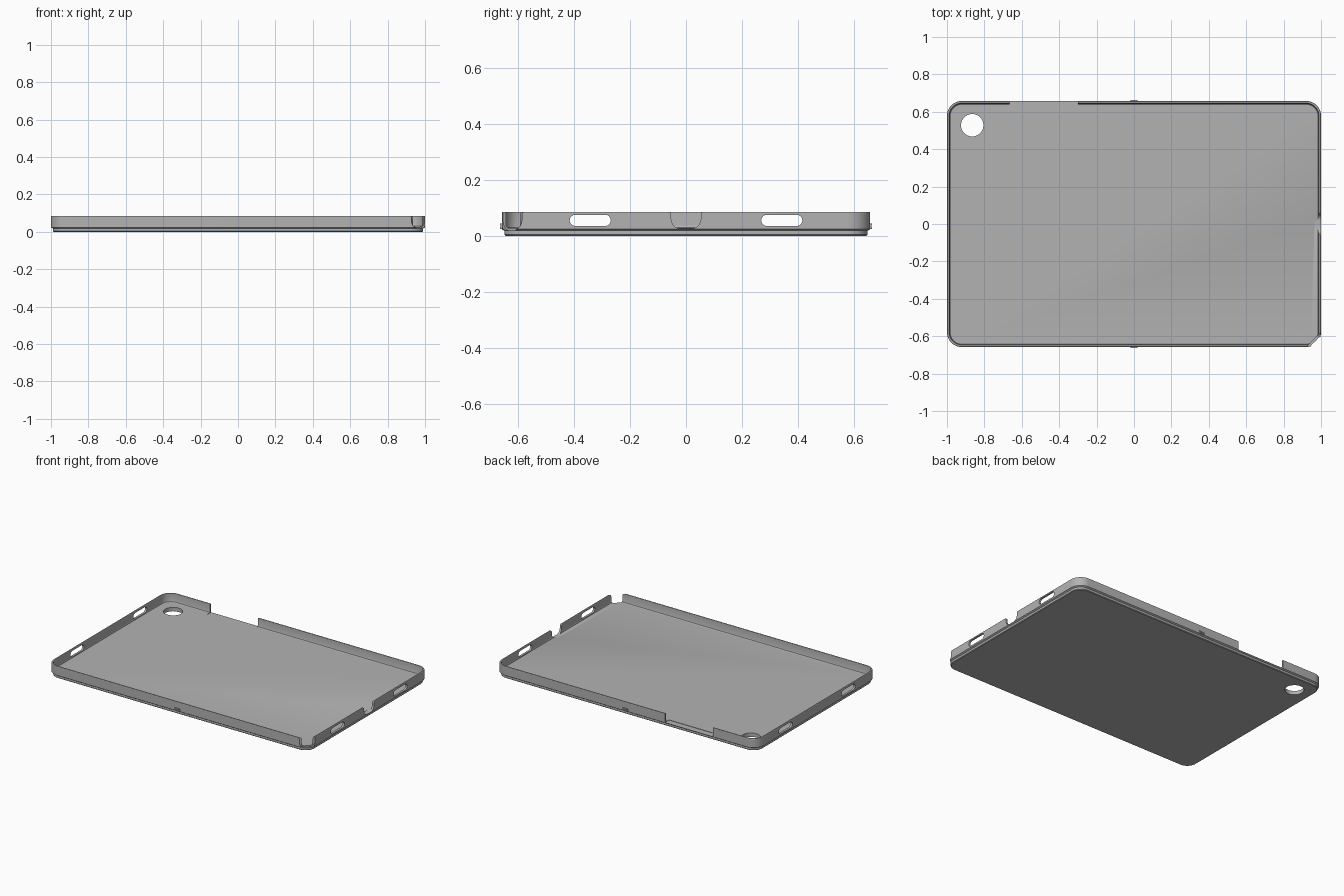
import bpy, bmesh, math
from mathutils import Matrix, Vector

if "Cube" in bpy.data.objects:
    bpy.data.objects.remove(bpy.data.objects["Cube"])

grey = bpy.data.materials.new("soft grey")
grey.diffuse_color = (0.45, 0.45, 0.45, 1)
grey.use_nodes = True
grey.node_tree.nodes["Principled BSDF"].inputs["Base Color"].default_value = grey.diffuse_color

HX, HY, R, H = 1.0, 0.658, 0.08, 0.085


def finish(name, bm, cutter=False):
    bmesh.ops.recalc_face_normals(bm, faces=bm.faces)
    me = bpy.data.meshes.new(name)
    bm.to_mesh(me)
    bm.free()
    me.materials.append(grey)
    ob = bpy.data.objects.new(name, me)
    bpy.context.collection.objects.link(ob)
    ob.hide_render = cutter
    return ob


def outline(inset, z, seg=10):
    """Rounded rectangle, moved inward by inset."""
    r = max(R - inset, 0.01)
    pts = []
    for q, (sx, sy) in enumerate([(1, 1), (-1, 1), (-1, -1), (1, -1)]):
        for i in range(seg + 1):
            a = math.pi / 2 * (q + i / seg)
            pts.append((sx * (HX - inset - r) + r * math.cos(a),
                        sy * (HY - inset - r) + r * math.sin(a), z))
    return pts


def prism(name, profile, depth, place):
    """Profile in local (y, z), extruded along local x, then placed."""
    bm = bmesh.new()
    rings = [[bm.verts.new(place @ Vector((x, y, z))) for y, z in profile]
             for x in (-depth / 2, depth / 2)]
    n = len(profile)
    for i in range(n):
        j = (i + 1) % n
        bm.faces.new((rings[0][i], rings[0][j], rings[1][j], rings[1][i]))
    bm.faces.new(rings[0])
    bm.faces.new(rings[1])
    return finish(name, bm, True)


def arc(cy, cz, r, a0, a1, n=8):
    return [(cy + r * math.cos(math.radians(a0 + (a1 - a0) * i / n)),
             cz + r * math.sin(math.radians(a0 + (a1 - a0) * i / n))) for i in range(n + 1)]


def notch(half, bottom, r, flare):
    """Open-topped U with rounded bottom corners and a flared rim."""
    side = arc(half - r, bottom + r, r, -90, 0)
    side += arc(half + flare, H - flare, flare, 180, 90, 5) + [(half + flare, H + 0.05)]
    return side + [(-y, z) for y, z in reversed(side)]


# Tray: bottom plate, stepped seam, wall, rounded rim, inner wall, floor
section = [(0.014, 0), (0.010, 0.004), (0.010, 0.018), (0.004, 0.021), (0, 0.024),
           (0, 0.082), (0.002, H), (0.011, H), (0.013, 0.082),
           (0.014, 0.036), (0.016, 0.030), (0.021, 0.027)]
bm = bmesh.new()
rings = [[bm.verts.new(p) for p in outline(d, z)] for d, z in section]
n = len(rings[0])
for a, b in zip(rings, rings[1:]):
    for i in range(n):
        j = (i + 1) % n
        bm.faces.new((a[i], a[j], b[j], b[i]))
bm.faces.new(rings[0])
bm.faces.new(rings[-1])
tray = finish("tray", bm)

cutters = []
# Side slots in both short ends
for sx in (-1, 1):
    for sy in (-1, 1):
        slot = arc(0.0535, 0.055, 0.02, -90, 90) + arc(-0.0535, 0.055, 0.02, 90, 270)
        cutters.append(prism("slot_cutter", slot, 0.1,
                             Matrix.Translation((sx, sy * 0.342, 0))))
# Connector notch in the right end
cutters.append(prism("connector_cutter", notch(0.053, 0.0255, 0.035, 0.01), 0.09,
                     Matrix.Translation((1.01, 0, 0))))
# Diagonal notch in the front right corner
cutters.append(prism("corner_cutter", notch(0.05, 0.018, 0.035, 0.01), 0.1,
                     Matrix.Translation((0.995, -0.653, 0)) @ Matrix.Rotation(-math.pi / 4, 4, 'Z')))
# Button opening in the back wall
opening = [(0.614, 0.0245), (0.75, 0.0245), (0.75, 0.2), (0.614, 0.2)]
cutters.append(prism("button_cutter", opening, 0.365,
                     Matrix.Translation((-0.4825, 0, 0))))
# Round camera hole
bm = bmesh.new()
bmesh.ops.create_cone(bm, cap_ends=True, segments=48, radius1=0.06, radius2=0.06, depth=0.2,
                      matrix=Matrix.Translation((-0.865, 0.528, 0)))
cutters.append(finish("camera_cutter", bm, True))

bpy.context.view_layer.objects.active = tray
tray.select_set(True)
for c in cutters:
    m = tray.modifiers.new(c.name, 'BOOLEAN')
    m.object = c
    m.operation = 'DIFFERENCE'
    m.solver = 'EXACT'
    bpy.ops.object.modifier_apply(modifier=m.name)
for c in cutters:
    bpy.data.objects.remove(c)
bpy.ops.object.shade_smooth_by_angle(angle=math.radians(30))

# Small nubs in the middle of the long walls
for name, s in (("front_nub", -1), ("back_nub", 1)):
    for z in (0.029, 0.040):
        bm = bmesh.new()
        bmesh.ops.create_cube(bm, size=1, matrix=Matrix.Translation((0, s * 0.66, z))
                              @ Matrix.Diagonal((0.038, 0.008, 0.008, 1)))
        finish(name, bm)
